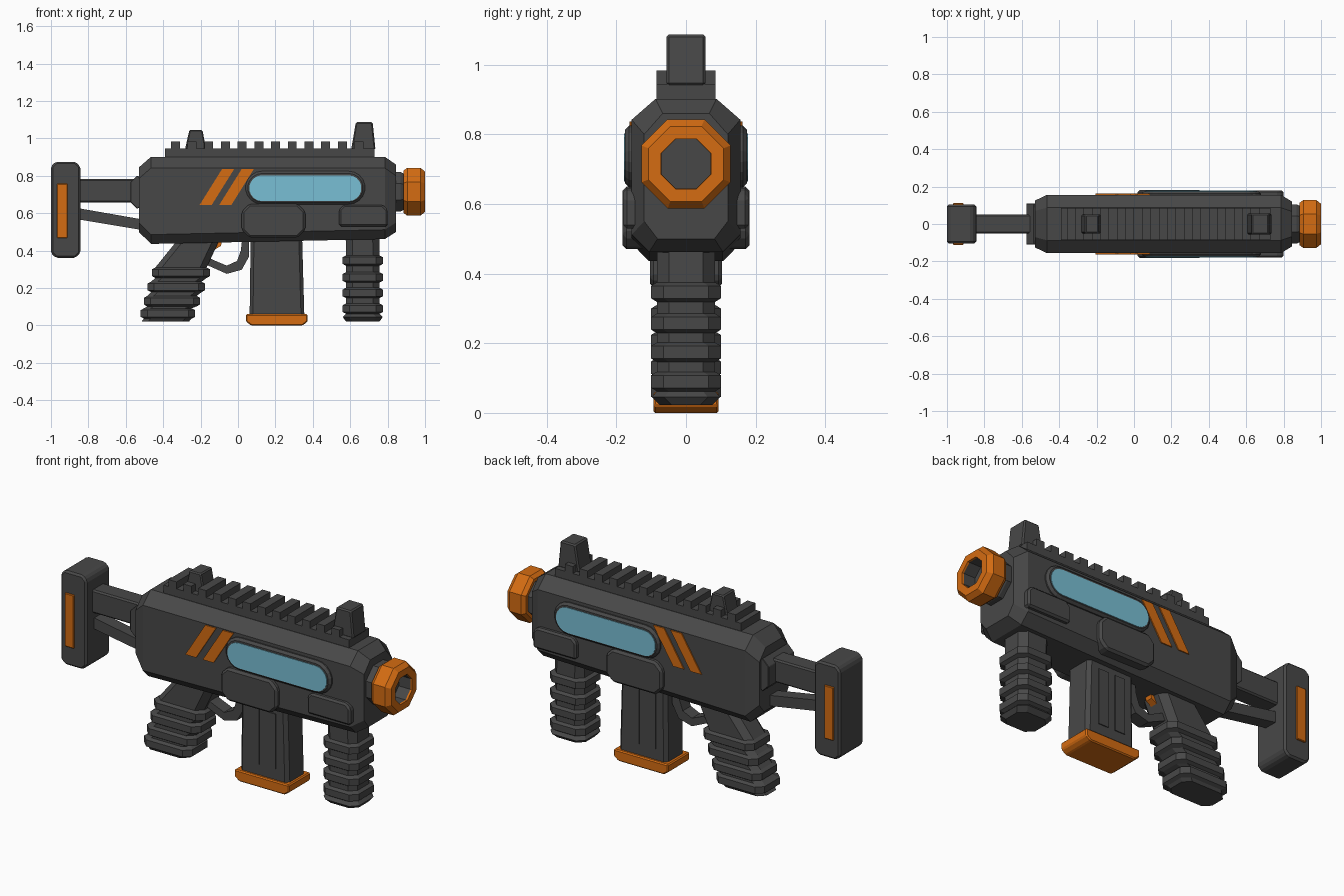
import bpy, bmesh, math

cube = bpy.data.objects.get("Cube")
if cube:
    bpy.data.objects.remove(cube, do_unlink=True)


def material(name, rgb):
    m = bpy.data.materials.new(name)
    m.use_nodes = True
    m.diffuse_color = (*rgb, 1)
    m.node_tree.nodes["Principled BSDF"].inputs["Base Color"].default_value = (*rgb, 1)
    return m


GREY = material("charcoal grey", (0.064, 0.064, 0.064))
ORANGE = material("safety orange", (0.66, 0.15, 0.006))
CYAN = material("window cyan", (0.19, 0.52, 0.66))


def finish(name, bm, mat, bevel=0):
    bmesh.ops.recalc_face_normals(bm, faces=bm.faces)
    mesh = bpy.data.meshes.new(name)
    bm.to_mesh(mesh)
    bm.free()
    mesh.materials.append(mat)
    ob = bpy.data.objects.new(name, mesh)
    bpy.context.collection.objects.link(ob)
    if bevel:
        mod = ob.modifiers.new("Chamfer", "BEVEL")
        mod.width, mod.segments = bevel, 1
    return ob


def loft(name, loops, mat, bevel=0, caps=(True, True)):
    """Skin a row of matching loops and close the ends."""
    bm = bmesh.new()
    rows = [[bm.verts.new(p) for p in loop] for loop in loops]
    n = len(rows[0])
    for a, b in zip(rows, rows[1:]):
        for i in range(n):
            j = (i + 1) % n
            bm.faces.new((a[i], a[j], b[j], b[i]))
    if caps[0]:
        bm.faces.new(rows[0])
    if caps[1]:
        bm.faces.new(rows[-1])
    return finish(name, bm, mat, bevel)


def prism(name, pts, half, mat, bevel=0):
    """Side profile extruded symmetrically across the width."""
    return loft(name, [[(x, y, z) for x, z in pts] for y in (-half, half)], mat, bevel)


def rect(x0, x1, z0, z1):
    return [(x0, z0), (x1, z0), (x1, z1), (x0, z1)]


def cut_rect(x0, x1, z0, z1, c):
    return [(x0 + c, z0), (x1 - c, z0), (x1, z0 + c), (x1, z1 - c),
            (x1 - c, z1), (x0 + c, z1), (x0, z1 - c), (x0, z0 + c)]


def capsule(x0, x1, z0, z1):
    r, zc = (z1 - z0) / 2, (z0 + z1) / 2
    pts = []
    for cx, start in ((x1 - r, -90), (x0 + r, 90)):
        for i in range(10):
            a = math.radians(start + 20 * i)
            pts.append((cx + r * math.cos(a), zc + r * math.sin(a)))
    return pts


def turned(name, profile, mat, caps=(True, True)):
    """Eight-sided turning around the barrel axis; radii measured to the flats."""
    loops = []
    for x, r in profile:
        r /= math.cos(math.pi / 8)
        angles = [math.pi / 8 + k * math.pi / 4 for k in range(8)]
        loops.append([(x, r * math.cos(a), 0.715 + r * math.sin(a)) for a in angles])
    return loft(name, loops, mat, 0, caps)


def ribbed(name, levels):
    """Handle from chamfered rectangles: (z, centre x, half length, half width)."""
    loops = []
    for z, cx, hx, hy in levels:
        loops.append([(x, y, z) for x, y in cut_rect(cx - hx, cx + hx, -hy, hy, 0.035)])
    return loft(name, loops, GREY)


def rib(z, cx, hx):
    return [(z + 0.030, cx, hx - 0.018, 0.084), (z + 0.020, cx, hx, 0.100),
            (z - 0.016, cx, hx, 0.100), (z - 0.026, cx, hx - 0.018, 0.084)]


# Receiver: chamfered octagonal sections along the length
def body_section(x, zb, zt, hw):
    half = [(hw * 0.56, zt), (hw, zt - 0.06), (hw, zb + 0.05), (hw * 0.68, zb)]
    return [(x, y, z) for y, z in half] + [(x, -y, z) for y, z in reversed(half)]


loft("receiver", [body_section(-0.53, 0.50, 0.845, 0.125),
                  body_section(-0.465, 0.436, 0.902, 0.156),
                  body_section(0.785, 0.462, 0.902, 0.156),
                  body_section(0.845, 0.50, 0.86, 0.12)], GREY)

# Raised side panels and the oval window
prism("magazine_well", cut_rect(0.02, 0.36, 0.47, 0.65, 0.04), 0.183, GREY, 0.012)
prism("front_side_panel", [(0.54, 0.53), (0.80, 0.53), (0.80, 0.62), (0.775, 0.645),
                           (0.565, 0.645), (0.54, 0.62)], 0.18, GREY, 0.01)
prism("window_frame", capsule(0.04, 0.68, 0.648, 0.825), 0.175, GREY, 0.012)
prism("window_pane", capsule(0.06, 0.66, 0.665, 0.803), 0.178, CYAN)

# Slanted stripes on both sides
for side, label in ((-1, "right"), (1, "left")):
    for i, x in enumerate((-0.205, -0.10)):
        pts = [(x, 0.645), (x + 0.065, 0.645), (x + 0.185, 0.837), (x + 0.12, 0.837)]
        loft(f"{label}_stripe_{i + 1}",
             [[(px, side * y, pz) for px, pz in pts] for y in (0.155, 0.162)], ORANGE)

# Toothed top rail as one comb profile
comb = [(0.73, 0.89), (-0.39, 0.89), (-0.39, 0.945)]
for k in range(12):
    c = -0.335 + 0.0893 * k
    comb += [(c - 0.024, 0.945), (c - 0.024, 0.983), (c + 0.024, 0.983), (c + 0.024, 0.945)]
comb += [(0.73, 0.945)]
prism("top_rail", comb, 0.085, GREY)

# Sights
prism("rear_sight", [(-0.285, 0.93), (-0.175, 0.93), (-0.175, 0.965),
                     (-0.19, 1.045), (-0.26, 1.045), (-0.278, 0.965)], 0.05, GREY, 0.006)
prism("front_sight", [(0.605, 0.94), (0.735, 0.94), (0.72, 1.087), (0.63, 1.087)],
      0.056, GREY, 0.007)

# Barrel and muzzle ring with a dark bore
turned("barrel_neck", [(0.83, 0.105), (0.87, 0.105), (0.90, 0.09)], GREY)
turned("muzzle_ring", [(0.885, 0.085), (0.885, 0.113), (0.905, 0.128), (0.975, 0.128),
                       (1.0, 0.108), (1.0, 0.072), (0.99, 0.071)], ORANGE, (False, False))
turned("muzzle_bore", [(0.92, 0.071), (0.99, 0.071)], GREY, (True, False))

# Shoulder stock
prism("stock_collar", cut_rect(-0.575, -0.50, 0.625, 0.80, 0.035), 0.11, GREY, 0.012)
prism("stock_tube", rect(-0.86, -0.52, 0.657, 0.783), 0.05, GREY, 0.008)
prism("stock_strut", [(-0.86, 0.568), (-0.50, 0.508), (-0.50, 0.565), (-0.86, 0.628)], 0.035, GREY)
prism("stock_butt", cut_rect(-1.0, -0.843, 0.362, 0.875, 0.025), 0.104, GREY, 0.01)
prism("stock_inlay", rect(-0.967, -0.912, 0.468, 0.758), 0.113, ORANGE, 0.003)

# Rear grip, swept backwards, with four ribs
levels = [(0.50, -0.19, 0.11, 0.084), (0.44, -0.222, 0.115, 0.084)]
for z, cx, hx in ((0.28, -0.305, 0.155), (0.204, -0.33, 0.153),
                  (0.128, -0.353, 0.15), (0.062, -0.375, 0.145)):
    levels += rib(z, cx, hx)
levels += [(0.022, -0.388, 0.127, 0.075)]
ribbed("rear_grip", levels)

# Upright front grip
levels = [(0.50, 0.665, 0.09, 0.084)]
for z in (0.345, 0.255, 0.172, 0.088):
    levels += rib(z, 0.667, 0.107)
levels += [(0.045, 0.667, 0.107, 0.098), (0.022, 0.667, 0.09, 0.075)]
ribbed("front_grip", levels)

# Magazine with raised side strips and an orange foot
prism("magazine", [(0.062, 0.04), (0.355, 0.04), (0.342, 0.50), (0.068, 0.50)],
      0.078, GREY, 0.018)
for i, x in enumerate((0.125, 0.225)):
    prism(f"magazine_strip_{i + 1}", rect(x, x + 0.06, 0.12, 0.42), 0.083, GREY)
prism("magazine_foot", [(0.07, 0), (0.345, 0), (0.372, 0.02), (0.372, 0.06),
                        (0.043, 0.06), (0.043, 0.02)], 0.094, ORANGE, 0.006)

# Trigger and its guard
prism("trigger", [(-0.14, 0.47), (-0.08, 0.47), (-0.092, 0.425), (-0.125, 0.405)], 0.02, ORANGE)
prism("trigger_guard", [(-0.17, 0.325), (-0.06, 0.276), (0.02, 0.298), (0.06, 0.37),
                        (0.06, 0.46), (0.022, 0.46), (0.015, 0.40), (-0.005, 0.345),
                        (-0.06, 0.32), (-0.12, 0.345), (-0.17, 0.37)], 0.035, GREY)
